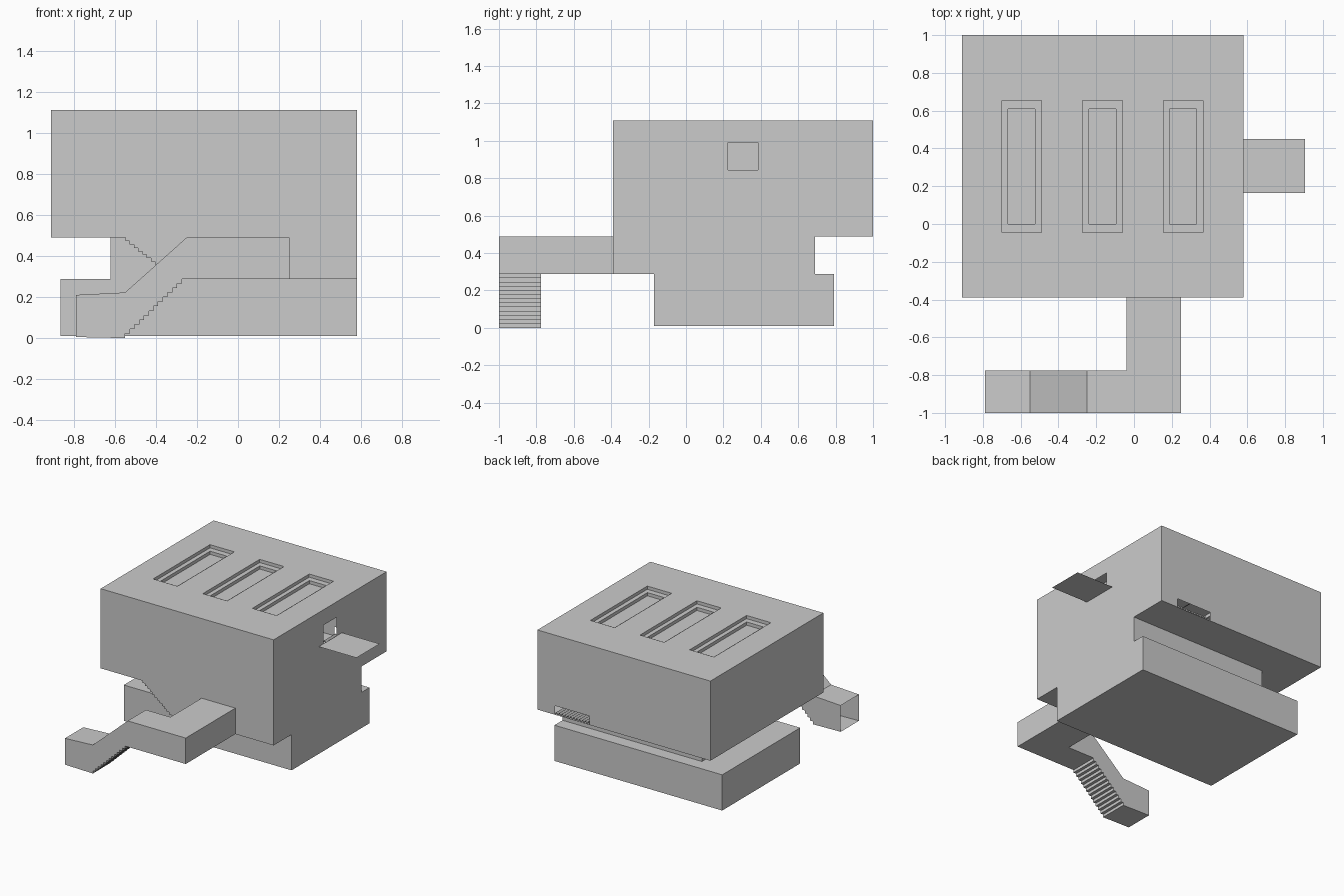
import bpy, bmesh

if "Cube" in bpy.data.objects:
    bpy.data.objects.remove(bpy.data.objects["Cube"])


def finish(name, bm):
    bmesh.ops.remove_doubles(bm, verts=bm.verts, dist=0.0005)
    bmesh.ops.recalc_face_normals(bm, faces=bm.faces)
    mesh = bpy.data.meshes.new(name)
    bm.to_mesh(mesh)
    bm.free()
    obj = bpy.data.objects.new(name, mesh)
    bpy.context.collection.objects.link(obj)
    return obj


def place(p, axis, d):
    # lift a 2D point onto the plane where the given axis equals d
    return {'x': (d, *p), 'y': (p[0], d, p[1]), 'z': (*p, d)}[axis]


def rect(a0, a1, b0, b1):
    return [(a0, b0), (a1, b0), (a1, b1), (a0, b1)]


def sheet(bm, axis, d, outline, holes=()):
    # flat wall or floor, optionally with openings
    edges = []
    for loop in [outline, *holes]:
        vs = [bm.verts.new(place(p, axis, d)) for p in loop]
        edges += [bm.edges.new((vs[i - 1], vs[i])) for i in range(len(vs))]
    normal = {'x': (1, 0, 0), 'y': (0, 1, 0), 'z': (0, 0, 1)}[axis]
    bmesh.ops.triangle_fill(bm, use_beauty=True, use_dissolve=False,
                            edges=edges, normal=normal)


def ribbon(bm, axis, pts, d0, d1, closed=False):
    # sweep a 2D path straight along an axis
    a = [bm.verts.new(place(p, axis, d0)) for p in pts]
    b = [bm.verts.new(place(p, axis, d1)) for p in pts]
    for i in range(0 if closed else 1, len(pts)):
        bm.faces.new((a[i - 1], a[i], b[i], b[i - 1]))


def stairs(x0, z0, x1, z1, n):
    pts = [(x0, z0)]
    for i in range(n):
        za, zb = (z0 + (z1 - z0) * k / n for k in (i, i + 1))
        xb = x0 + (x1 - x0) * (i + 1) / n
        if z1 > z0:
            pts += [(pts[-1][0], zb), (xb, zb)]
        else:
            pts += [(xb, za), (xb, zb)]
    return pts


L, R, F, B = -0.91, 0.58, -0.39, 1.0
TOP, MID, LOW = 1.11, 0.49, 0.288
PIT_L, PIT_F, PIT_B = -0.62, -0.17, 0.69

# hall roof with stepped skylight recesses
bm = bmesh.new()
sky = []
for cx in (-0.595, -0.167, 0.26):
    outer = rect(cx - 0.105, cx + 0.105, -0.045, 0.655)
    inner = rect(cx - 0.072, cx + 0.072, 0.0, 0.61)
    sky.append(outer)
    ribbon(bm, 'z', outer, TOP, TOP - 0.025, True)
    sheet(bm, 'z', TOP - 0.025, outer, [inner])
    ribbon(bm, 'z', inner, TOP - 0.025, TOP - 0.05, True)
    sheet(bm, 'z', TOP - 0.05, inner)
sheet(bm, 'z', TOP, rect(L, R, F, B), sky)
finish("hall_roof", bm)

# hall walls, with the doorway, back slot and corridor opening
bm = bmesh.new()
steps = stairs(-0.57, MID, -0.32, LOW, 12)
sheet(bm, 'y', F, [(L, TOP), (L, MID)] + steps +
      [(-0.04, LOW), (-0.04, MID), (0.25, MID), (0.25, LOW), (R, LOW), (R, TOP)])
sheet(bm, 'x', L, rect(F, B, MID, TOP))
sheet(bm, 'x', R, [(F, LOW), (PIT_B, LOW), (PIT_B, MID), (B, MID), (B, TOP), (F, TOP)],
      [rect(0.225, 0.385, 0.845, 0.99)])
sheet(bm, 'y', B, [(L, MID), (0.13, MID), (0.13, 0.56), (0.43, 0.56), (0.43, MID),
                   (R, MID), (R, TOP), (L, TOP)])
finish("hall_walls", bm)

# hall floors and sunken pit
bm = bmesh.new()
sheet(bm, 'z', MID, rect(L, PIT_L, F, B))
sheet(bm, 'z', MID, rect(PIT_L, R, PIT_B, B))
sheet(bm, 'z', MID, rect(PIT_L, -0.57, F, PIT_F))
sheet(bm, 'z', LOW, rect(-0.32, R, F, PIT_F))
ribbon(bm, 'y', steps, F, PIT_F)
sheet(bm, 'x', PIT_L, rect(PIT_F, PIT_B, LOW, MID))
sheet(bm, 'y', PIT_F, [(PIT_L, LOW), (PIT_L, MID)] + steps)
sheet(bm, 'y', PIT_B, rect(PIT_L, R, LOW, MID))
finish("hall_floor", bm)

# ridged treads behind the back slot
bm = bmesh.new()
ribbon(bm, 'y', [(0.13 + 0.0125 * i, MID + 0.002 + 0.02 * (i % 2)) for i in range(25)],
       0.86, B - 0.001)
finish("slot_treads", bm)

# basement
bm = bmesh.new()
base = rect(-0.865, R, PIT_F, 0.79)
ribbon(bm, 'z', base, 0.01, LOW, True)
sheet(bm, 'z', 0.01, base)
sheet(bm, 'z', LOW, base)
finish("basement", bm)

# balcony
bm = bmesh.new()
sheet(bm, 'z', 0.845, rect(R, 0.905, 0.165, 0.45))
finish("balcony", bm)

# entrance tunnel: open left end, stairs, then a turn into the hall
bm = bmesh.new()
floor = [(-0.79, 0.005), (-0.55, 0.0)] + stairs(-0.55, 0.0, -0.25, LOW, 13)[1:] + [(-0.04, LOW)]
roof = [(-0.04, MID), (-0.25, MID), (-0.55, 0.222), (-0.79, 0.21)]
for y in (-1.0, -0.775):
    sheet(bm, 'y', y, floor + roof)
ribbon(bm, 'y', floor, -1.0, -0.775)
ribbon(bm, 'y', roof, -1.0, -0.775)
for z in (LOW, MID):
    sheet(bm, 'z', z, rect(-0.04, 0.25, -1.0, F))
sheet(bm, 'x', 0.25, rect(-1.0, F, LOW, MID))
sheet(bm, 'x', -0.04, rect(-0.775, F, LOW, MID))
sheet(bm, 'y', -1.0, rect(-0.04, 0.25, LOW, MID))
finish("entrance_tunnel", bm)
